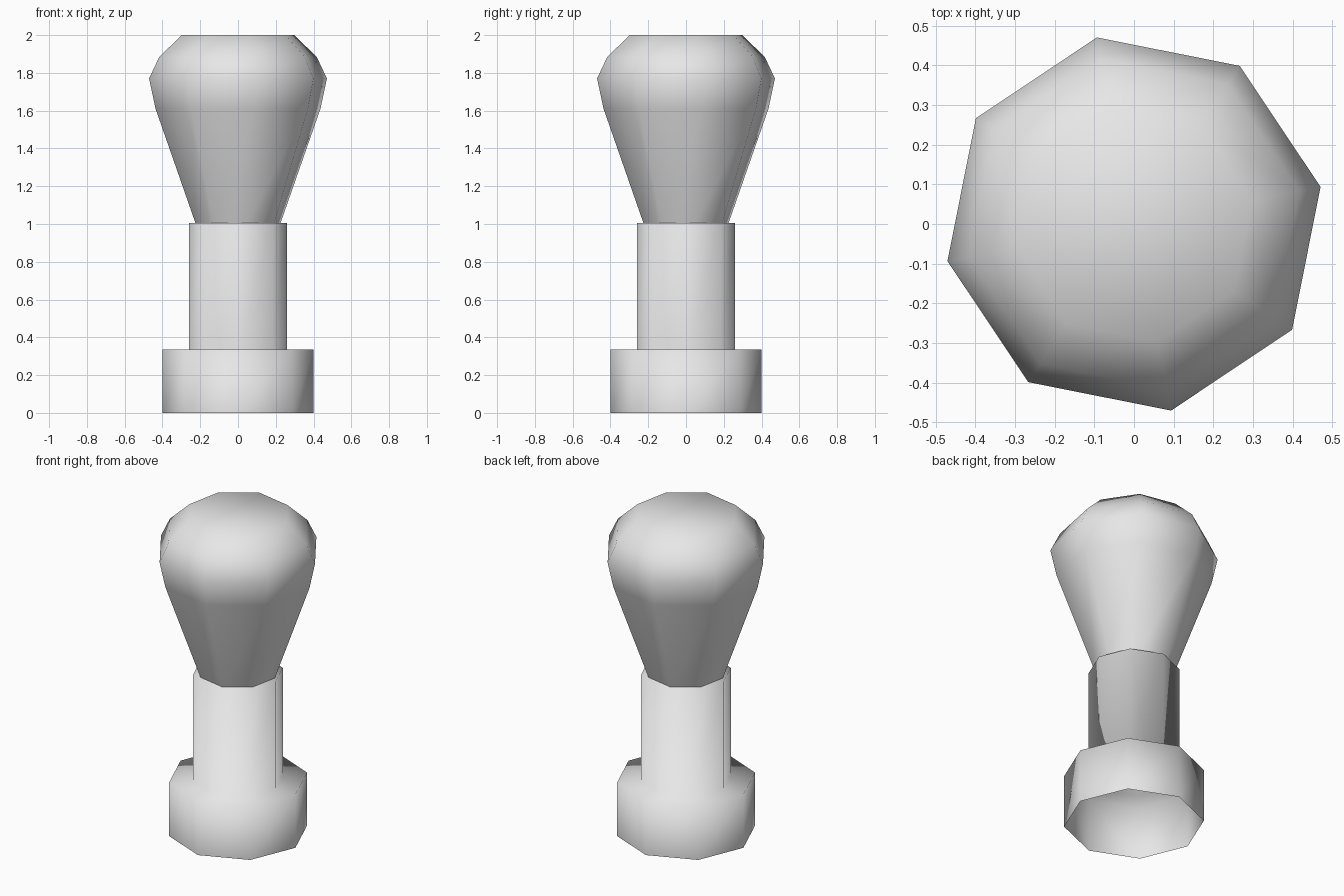
import bpy, bmesh, math

cube = bpy.data.objects.get("Cube")
if cube:
    bpy.data.objects.remove(cube, do_unlink=True)

SIDES = 8

grey = bpy.data.materials.new("light_grey")
grey.use_nodes = True
grey.diffuse_color = (0.8, 0.8, 0.8, 1)
grey.node_tree.nodes["Principled BSDF"].inputs["Base Color"].default_value = (0.8, 0.8, 0.8, 1)


def turned_part(name, profile, offset_deg=0.0):
    """Turn a (radius, height) profile into an eight-sided shell, open below and capped on top."""
    bm = bmesh.new()
    rings = []
    for r, z in profile:
        angles = [math.radians(offset_deg + 360 * i / SIDES) for i in range(SIDES)]
        rings.append([bm.verts.new((r * math.cos(a), r * math.sin(a), z)) for a in angles])
    for low, high in zip(rings, rings[1:]):
        for i in range(SIDES):
            j = (i + 1) % SIDES
            bm.faces.new((low[i], low[j], high[j], high[i]))
    bm.faces.new(rings[-1])
    for f in bm.faces:
        f.smooth = True
    mesh = bpy.data.meshes.new(name)
    bm.to_mesh(mesh)
    bm.free()
    mesh.materials.append(grey)
    obj = bpy.data.objects.new(name, mesh)
    bpy.context.collection.objects.link(obj)
    return obj


# Wide collar, hollow below, stepping in to the shaft
turned_part("collar_and_shaft", [(0.40, 0.0), (0.40, 0.335), (0.26, 0.335), (0.26, 1.005)])

# Flared knob with a rounded top, turned a quarter of a side
turned_part("knob", [(0.228, 1.0), (0.445, 1.61), (0.48, 1.77),
                     (0.425, 1.885), (0.303, 2.0)], 11.25)
